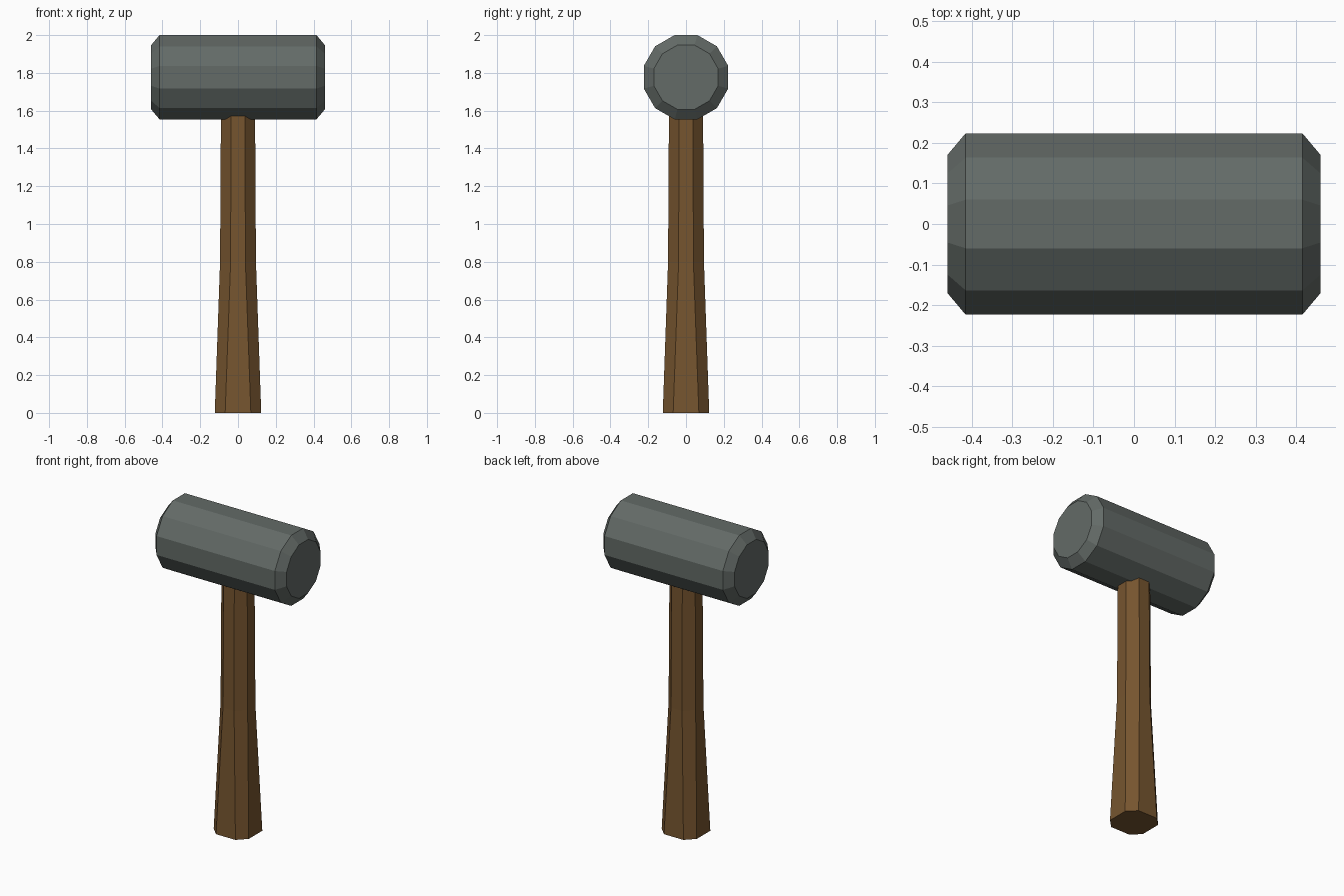
import bpy, bmesh, math

if "Cube" in bpy.data.objects:
    bpy.data.objects.remove(bpy.data.objects["Cube"])


def material(name, rgb):
    m = bpy.data.materials.new(name)
    m.diffuse_color = (*rgb, 1)
    m.use_nodes = True
    m.node_tree.nodes["Principled BSDF"].inputs["Base Color"].default_value = m.diffuse_color
    return m


def loft(name, rings, mat):
    """Join equal-sized rings of points into a closed, flat-shaded solid."""
    bm = bmesh.new()
    loops = [[bm.verts.new(p) for p in ring] for ring in rings]
    n = len(loops[0])
    for a, b in zip(loops, loops[1:]):
        for i in range(n):
            j = (i + 1) % n
            bm.faces.new((a[i], a[j], b[j], b[i]))
    bm.faces.new(loops[0])
    bm.faces.new(loops[-1])
    bmesh.ops.recalc_face_normals(bm, faces=bm.faces)
    mesh = bpy.data.meshes.new(name)
    bm.to_mesh(mesh)
    bm.free()
    mesh.materials.append(mat)
    obj = bpy.data.objects.new(name, mesh)
    bpy.context.collection.objects.link(obj)
    return obj


def head_ring(x, apothem, sides=12, zc=1.777):
    r = apothem / math.cos(math.pi / sides)
    angles = [(i + 0.5) * 2 * math.pi / sides for i in range(sides)]
    return [(x, r * math.sin(a), zc + r * math.cos(a)) for a in angles]


def handle_ring(z, half, flat):
    """Square of the given half width, corners cut to leave +-flat faces."""
    pts = []
    for k in range(4):
        c, s = round(math.cos(k * math.pi / 2)), round(math.sin(k * math.pi / 2))
        for x, y in ((half, -flat), (half, flat)):
            pts.append((c * x - s * y, s * x + c * y, z))
    return pts


steel = material("grey steel", (0.125, 0.145, 0.135))
wood = material("brown wood", (0.18, 0.09, 0.028))

# Twelve-sided head with chamfered striking faces
loft("hammer_head", [head_ring(-0.46, 0.17), head_ring(-0.415, 0.2235),
                     head_ring(0.415, 0.2235), head_ring(0.46, 0.17)], steel)

# Eight-sided handle, flared towards the grip end
loft("handle", [handle_ring(0, 0.123, 0.068), handle_ring(0.8, 0.095, 0.039),
                handle_ring(1.65, 0.09, 0.037)], wood)
